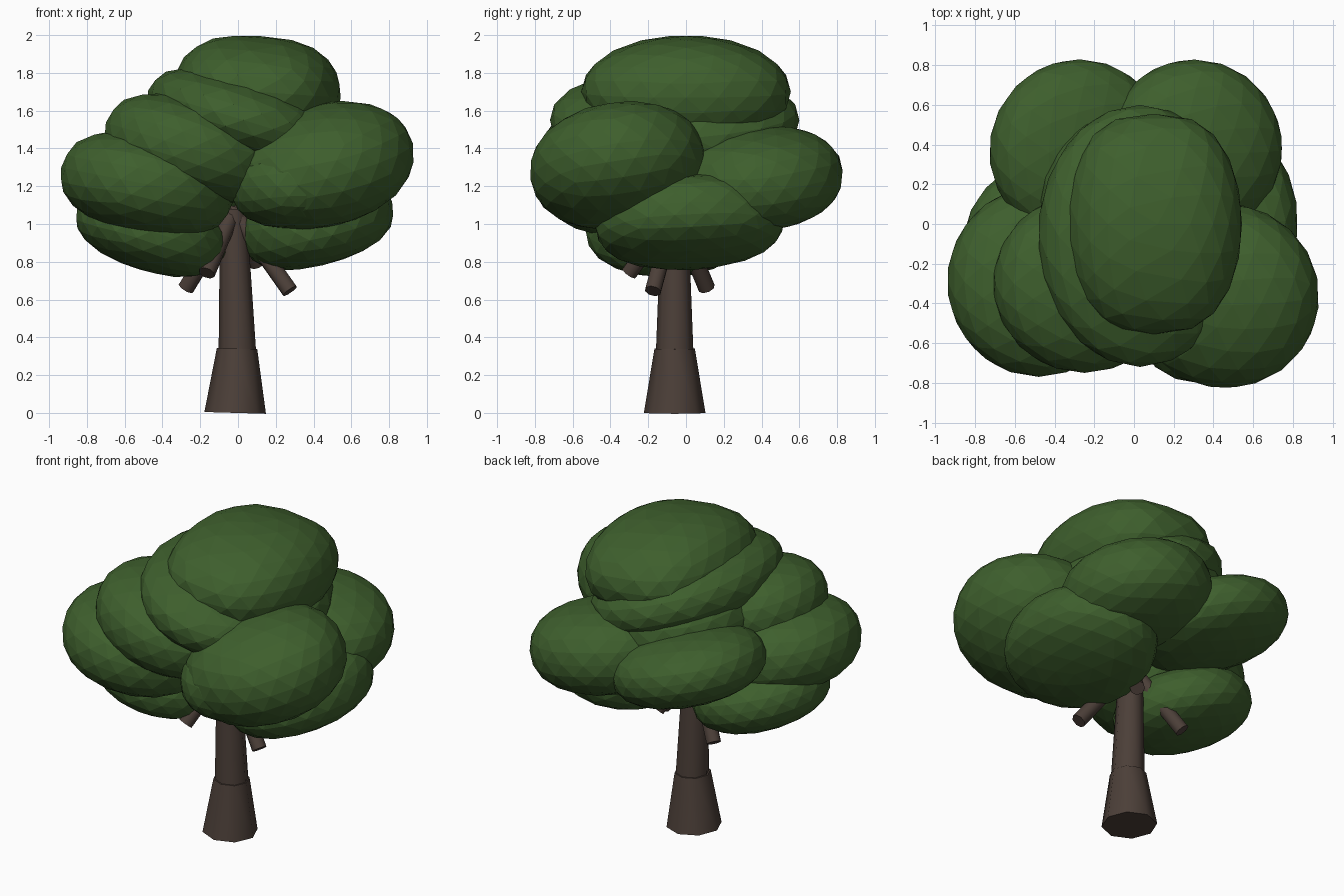
import bpy
import bmesh
from math import radians, hypot
from mathutils import Matrix, Vector, Euler

if "Cube" in bpy.data.objects:
    bpy.data.objects.remove(bpy.data.objects["Cube"])


def material(name, rgb):
    m = bpy.data.materials.new(name)
    m.diffuse_color = (*rgb, 1)
    m.use_nodes = True
    m.node_tree.nodes["Principled BSDF"].inputs["Base Color"].default_value = m.diffuse_color
    return m


GREEN = material("leaf green", (0.048, 0.114, 0.026))
BROWN = material("bark brown", (0.072, 0.050, 0.040))


def add_object(name, bm, mat):
    mesh = bpy.data.meshes.new(name)
    bm.to_mesh(mesh)
    bm.free()
    mesh.materials.append(mat)
    ob = bpy.data.objects.new(name, mesh)
    bpy.context.collection.objects.link(ob)
    return ob


def limb(name, start, end, r1, r2, sides=8):
    """Tapered round limb between two points, smooth sides and flat caps."""
    a, b = Vector(start), Vector(end)
    d = b - a
    bm = bmesh.new()
    bmesh.ops.create_cone(bm, cap_ends=True, segments=sides,
                          radius1=r1, radius2=r2, depth=d.length)
    for f in bm.faces:
        f.smooth = len(f.verts) == 4
    for e in bm.edges:
        e.smooth = all(f.smooth for f in e.link_faces)
    turn = d.to_track_quat('Z', 'Y').to_matrix().to_4x4()
    bm.transform(Matrix.Translation((a + b) / 2) @ turn)
    return add_object(name, bm, BROWN)


def clump(name, centre, radii, tilt, power=2.3, square_x=1.0):
    """Faceted, tilted leaf clump; power > 2 squares its rim, square_x < 1 its x ends."""
    bm = bmesh.new()
    bmesh.ops.create_icosphere(bm, subdivisions=3, radius=1)
    for v in bm.verts:
        rho = hypot(v.co.x, v.co.y)
        v.co /= (rho ** power + abs(v.co.z) ** power) ** (1 / power)
        v.co.x = abs(v.co.x) ** square_x * (1 if v.co.x > 0 else -1)
    turn = Euler([radians(t) for t in tilt]).to_matrix().to_4x4()
    bm.transform(Matrix.Translation(centre) @ turn @ Matrix.Diagonal((*radii, 1)))
    return add_object(name, bm, GREEN)


# Trunk with flared foot
limb("trunk_foot", (-0.015, -0.06, 0), (-0.005, -0.06, 0.34), 0.163, 0.107)
limb("trunk", (0, -0.06, 0.2), (-0.025, -0.06, 1.08), 0.104, 0.07)

# Drooping branches fanning out from the trunk top
for i, tip in enumerate([(0.275, -0.175, 0.645), (-0.275, 0.11, 0.66),
                         (-0.165, -0.30, 0.74), (0.10, 0.15, 0.79)]):
    limb(f"branch_{i + 1}", (-0.025, -0.06, 1.07), tip, 0.045, 0.045)

# Leaf clumps: name, centre, radii, tilt in degrees, rim squareness
CLUMPS = [
    ("crown_top", (0.10, 0.00, 1.70), (0.445, 0.555, 0.295), (0, 4, 0), 2.05, 0.72),
    ("crown_collar", (0.03, -0.06, 1.55), (0.53, 0.66, 0.23), (0, 17, 0)),
    ("crown_core", (0.00, 0.08, 1.40), (0.48, 0.50, 0.26), (0, 12, 0)),
    ("clump_left_upper", (-0.25, -0.30, 1.40), (0.47, 0.45, 0.26), (0, 17, 0)),
    ("clump_left", (-0.48, -0.29, 1.21), (0.465, 0.48, 0.27), (0, 11, 0)),
    ("clump_right", (0.45, -0.36, 1.31), (0.49, 0.47, 0.32), (9, -14, 0), 2.15),
    ("clump_right_inner", (0.32, -0.39, 1.21), (0.36, 0.41, 0.23), (0, -5, 0)),
    ("clump_back_right", (0.30, 0.38, 1.24), (0.45, 0.45, 0.27), (5, 9, 0)),
    ("clump_back_left", (-0.28, 0.37, 1.26), (0.46, 0.46, 0.22), (3, 16, 0)),
    ("clump_low_right", (0.42, 0.02, 1.01), (0.41, 0.50, 0.225), (3, -15, 0), 2.5),
    ("clump_low_left", (-0.46, -0.11, 0.96), (0.41, 0.42, 0.21), (0, 17, 0)),
]
for spec in CLUMPS:
    clump(*spec)
